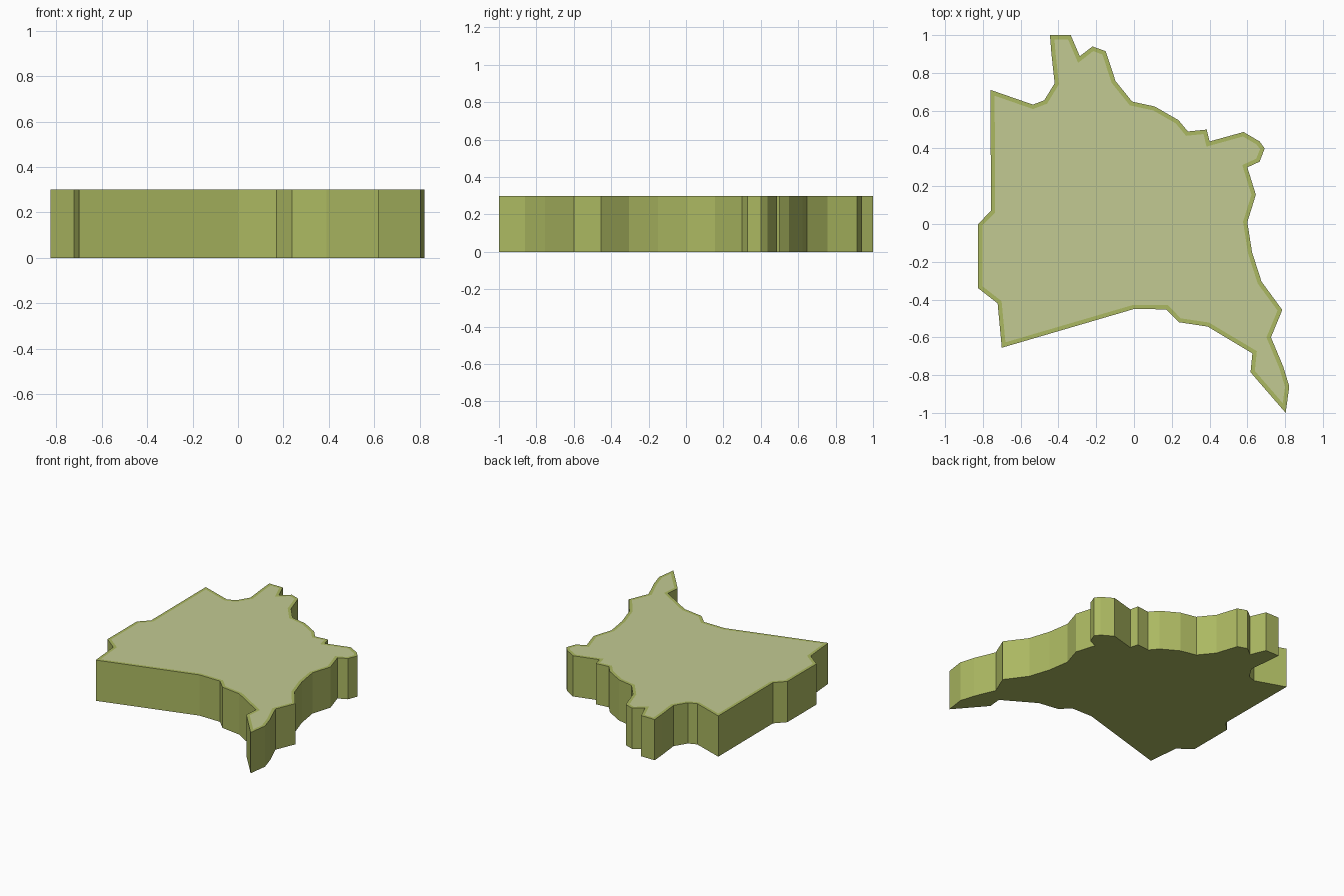
import bpy, bmesh

if "Cube" in bpy.data.objects:
    bpy.data.objects.remove(bpy.data.objects["Cube"])

# Outline of the slab, clockwise seen from above
outline = [
    (-.445, 1), (-.335, 1), (-.287, .888), (-.22, .94), (-.15, .915),
    (-.098, .757), (-.01, .648), (.11, .622), (.235, .55), (.285, .49),
    (.385, .5), (.4, .437), (.58, .487), (.665, .437), (.692, .4),
    (.665, .33), (.6, .3), (.645, .155), (.6, .01), (.625, -.15),
    (.675, -.305), (.785, -.455), (.725, -.6), (.79, -.755), (.822, -.86),
    (.803, -1), (.617, -.785), (.627, -.685), (.39, -.543), (.237, -.52),
    (.17, -.452), (0, -.45), (-.7, -.655), (-.722, -.42), (-.825, -.34),
    (-.825, 0), (-.757, .07), (-.76, .71), (-.535, .632), (-.475, .655),
    (-.42, .745), (-.437, .9),
]
HEIGHT = 0.3
RIM = 0.022


def material(name, color):
    mat = bpy.data.materials.new(name)
    mat.diffuse_color = (*color, 1)
    mat.use_nodes = True
    mat.node_tree.nodes["Principled BSDF"].inputs["Base Color"].default_value = mat.diffuse_color
    return mat


# Extruded slab
bm = bmesh.new()
base = bm.faces.new([bm.verts.new((x, y, 0)) for x, y in outline])
ext = bmesh.ops.extrude_face_region(bm, geom=[base], use_keep_orig=True)
top_verts = [g for g in ext["geom"] if isinstance(g, bmesh.types.BMVert)]
bmesh.ops.translate(bm, verts=top_verts, vec=(0, 0, HEIGHT))
bmesh.ops.recalc_face_normals(bm, faces=bm.faces)

# Pale top field inside a thin flush rim
top = max(bm.faces, key=lambda f: f.calc_center_median().z)
bmesh.ops.inset_region(bm, faces=[top], thickness=RIM, use_even_offset=True)
top.material_index = 1

mesh = bpy.data.meshes.new("territory_slab")
bm.to_mesh(mesh)
bm.free()
mesh.materials.append(material("olive_green", (.41, .48, .12)))
mesh.materials.append(material("pale_green", (.54, .59, .29)))
slab = bpy.data.objects.new("territory_slab", mesh)
bpy.context.collection.objects.link(slab)
